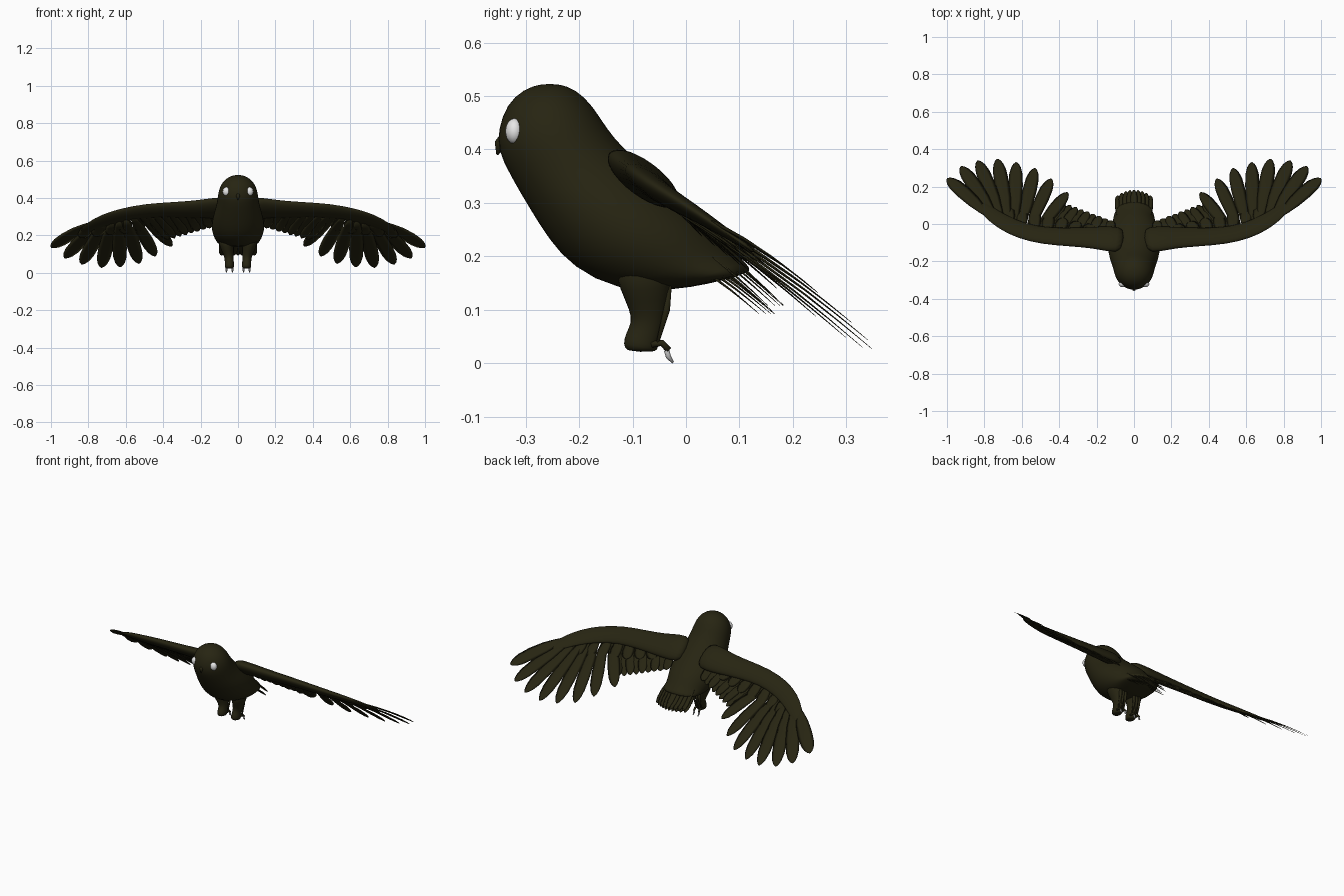
import bpy, bmesh, math
from mathutils import Vector

cube = bpy.data.objects.get("Cube")
if cube:
    bpy.data.objects.remove(cube, do_unlink=True)


def material(name, color, rough):
    m = bpy.data.materials.new(name)
    m.use_nodes = True
    m.diffuse_color = (*color, 1)
    bsdf = m.node_tree.nodes["Principled BSDF"]
    bsdf.inputs["Base Color"].default_value = (*color, 1)
    bsdf.inputs["Roughness"].default_value = rough
    return m


PLUMAGE = material("dark olive plumage", (0.02, 0.018, 0.006), 0.8)
EYE = material("pale eye", (0.8, 0.8, 0.8), 0.4)
CLAW = material("grey claw", (0.45, 0.45, 0.45), 0.5)


def finish(bm, name, mat, mirror=False, subsurf=0):
    bmesh.ops.recalc_face_normals(bm, faces=bm.faces)
    mesh = bpy.data.meshes.new(name)
    bm.to_mesh(mesh)
    bm.free()
    mesh.materials.append(mat)
    mesh.shade_smooth()
    ob = bpy.data.objects.new(name, mesh)
    bpy.context.collection.objects.link(ob)
    if mirror:
        ob.modifiers.new("Mirror", "MIRROR").use_mirror_merge = False
    if subsurf:
        mod = ob.modifiers.new("Subsurf", "SUBSURF")
        mod.levels = mod.render_levels = subsurf
    return ob


def loft(bm, rings, n):
    """Skin elliptical rings given as (centre, half axis a, half axis b)."""
    loops = []
    for c, a, b in rings:
        angles = [2 * math.pi * i / n for i in range(n)]
        loops.append([bm.verts.new(c + a * math.cos(t) + b * math.sin(t)) for t in angles])
    for p, q in zip(loops, loops[1:]):
        for i in range(n):
            bm.faces.new((p[i], p[(i + 1) % n], q[(i + 1) % n], q[i]))
    bm.faces.new(loops[0])
    bm.faces.new(loops[-1])


def tube(bm, pts, radii, n=8, stretch=1.0):
    """Tapered tube through points, stretched front to back."""
    pts = [Vector(p) for p in pts]
    rings = []
    for i, (p, r) in enumerate(zip(pts, radii)):
        d = (pts[min(i + 1, len(pts) - 1)] - pts[max(i - 1, 0)]).normalized()
        b = d.cross(Vector((1, 0, 0))).normalized()
        rings.append((p, b.cross(d) * r, b * r * stretch))
    loft(bm, rings, n)


UP = Vector((0, 0.6, 0.8))
BLADE = [(0, .3), (.15, .6), (.35, .88), (.6, 1), (.8, .92), (.91, .68), (.97, .38), (1, .08)]


def feather(bm, root, tip, half_width, sag=0.0):
    """Thin rounded blade with a slight arch."""
    d = tip - root
    side = UP.cross(d).normalized()
    nrm = d.cross(side).normalized()
    rings = [(root + d * t + nrm * sag * math.sin(math.pi * t),
              side * half_width * w, nrm * 0.004 * (1.1 - t)) for t, w in BLADE]
    loft(bm, rings, 6)


def wing_point(x, y, lift=0.0):
    """Point on the sloping wing sheet."""
    return Vector((x, y, 0.285 - 0.75 * y + 0.08 * max(0, x - 0.6))) + UP * lift


# Body and head: front y, front z, back y, back z, half width
SECTIONS = [
    (-.27, .523, -.24, .523, .015), (-.305, .513, -.205, .513, .053),
    (-.337, .484, -.172, .480, .087), (-.352, .44, -.148, .44, .105),
    (-.355, .40, -.115, .40, .110), (-.330, .35, -.06, .355, .118),
    (-.295, .29, 0, .305, .137), (-.258, .23, .045, .265, .144),
    (-.215, .18, .07, .235, .138), (-.13, .135, .09, .212, .12),
    (-.03, .135, .11, .19, .11), (.05, .15, .13, .17, .095)]
bm = bmesh.new()
loft(bm, [(Vector((0, (y1 + y2) / 2, (z1 + z2) / 2)), Vector((w, 0, 0)),
           Vector((0, (y2 - y1) / 2, (z2 - z1) / 2))) for y1, z1, y2, z2, w in SECTIONS], 20)
finish(bm, "body", PLUMAGE, subsurf=1)

# Small beak tucked into the face
bm = bmesh.new()
tube(bm, [(0, -.335, .425), (0, -.349, .41), (0, -.353, .39)], [.012, .01, .002])
finish(bm, "beak", PLUMAGE)

# Eyes
bm = bmesh.new()
bmesh.ops.create_uvsphere(bm, u_segments=20, v_segments=12, radius=0.02)
bmesh.ops.scale(bm, verts=bm.verts, vec=(1.05, .85, 1.2))
bmesh.ops.translate(bm, verts=bm.verts, vec=(.061, -.321, .434))
finish(bm, "eyes", EYE, mirror=True)

# Feathered legs with blunt feet
bm = bmesh.new()
tube(bm, [(.065, -.08, .2), (.06, -.075, .14), (.05, -.07, .1), (.047, -.072, .07),
          (.046, -.082, .045), (.046, -.086, .03), (.046, -.086, .021)],
     [.05, .038, .028, .024, .026, .026, .02], 12, 1.3)
finish(bm, "legs", PLUMAGE, mirror=True, subsurf=1)

# Loose feathers behind the legs, and rear toes
bm = bmesh.new()
for x in (.03, .047, .064):
    tube(bm, [(x, -.035, .15), (x, -.036, .1), (x, -.054, .035)], [.01, .007, .003], 6)
for x in (.03, .062):
    tube(bm, [(x, -.065, .035), (x, -.045, .038), (x, -.032, .024)], [.006, .006, .006], 8)
finish(bm, "rear_toes", PLUMAGE, mirror=True)

# Claws
bm = bmesh.new()
for x in (.03, .062):
    tube(bm, [(x, -.036, .024), (x, -.033, .012), (x, -.024, .001)], [.005, .005, .002], 8)
finish(bm, "claws", CLAW, mirror=True)

# Wing arm: x, y, half chord, half thickness
ARM = [(.05, -.085, .08, .035), (.13, -.08, .085, .034), (.22, -.072, .07, .03),
       (.35, -.07, .06, .025), (.48, -.064, .056, .022), (.6, -.038, .054, .019),
       (.7, .008, .05, .015), (.78, .065, .04, .01), (.85, .13, .02, .005)]
bm = bmesh.new()
centres = [wing_point(x, y) for x, y, c, t in ARM]
rings = []
for i, (x, y, chord, thick) in enumerate(ARM):
    d = centres[min(i + 1, len(ARM) - 1)] - centres[max(i - 1, 0)]
    rings.append((centres[i], UP.cross(d).normalized() * chord, UP * thick))
loft(bm, rings, 14)
finish(bm, "wing_arms", PLUMAGE, mirror=True, subsurf=1)

# Primary feathers fan from the hand
TIPS = [(.998, .245), (.925, .31), (.835, .342), (.73, .352), (.63, .335),
        (.53, .305), (.443, .25), (.355, .178)]
bm = bmesh.new()
for i, (x, y) in enumerate(TIPS):
    k = i / (len(TIPS) - 1)
    root = wing_point(.78 - .25 * k, .045 - .10 * k + .02 * math.sin(math.pi * k), -.002 * i)
    feather(bm, root, wing_point(x, y, -.002 * i), .042 - .006 * k, .008)
finish(bm, "primary_feathers", PLUMAGE, mirror=True)

# Secondary feathers along the arm
bm = bmesh.new()
for i in range(9):
    k = i / 8
    root = wing_point(.5 - .36 * k, -.055 - .01 * k, -.012)
    tip = wing_point(.37 - .25 * k, .125 - .095 * k, -.018 - .002 * (i % 2))
    feather(bm, root, tip, .028, .006)
finish(bm, "secondary_feathers", PLUMAGE, mirror=True)

# Covert feathers overlap the base of the flight feathers
bm = bmesh.new()
for i in range(9):
    k = i / 8
    root = wing_point(.78 - .5 * k, .05 - .11 * min(1, 1.6 * k), -.004)
    tip = wing_point(.84 - .62 * k, .15 - .15 * k, -.008)
    feather(bm, root, tip, .034, .004)
finish(bm, "covert_feathers", PLUMAGE, mirror=True)

# Tail fan, two layers
bm = bmesh.new()
for layer in (0, 1):
    for i in range(-4, 5):
        drop = .016 * layer
        x, edge = i * .022, abs(i) / 4
        root = Vector((x * .8, .0, .265 - .03 * edge - 2.5 * drop))
        tip = Vector((x, .183 - .03 * edge ** 2 - drop, .108 - drop))
        feather(bm, root, tip, .02, .004)
finish(bm, "tail_feathers", PLUMAGE)
